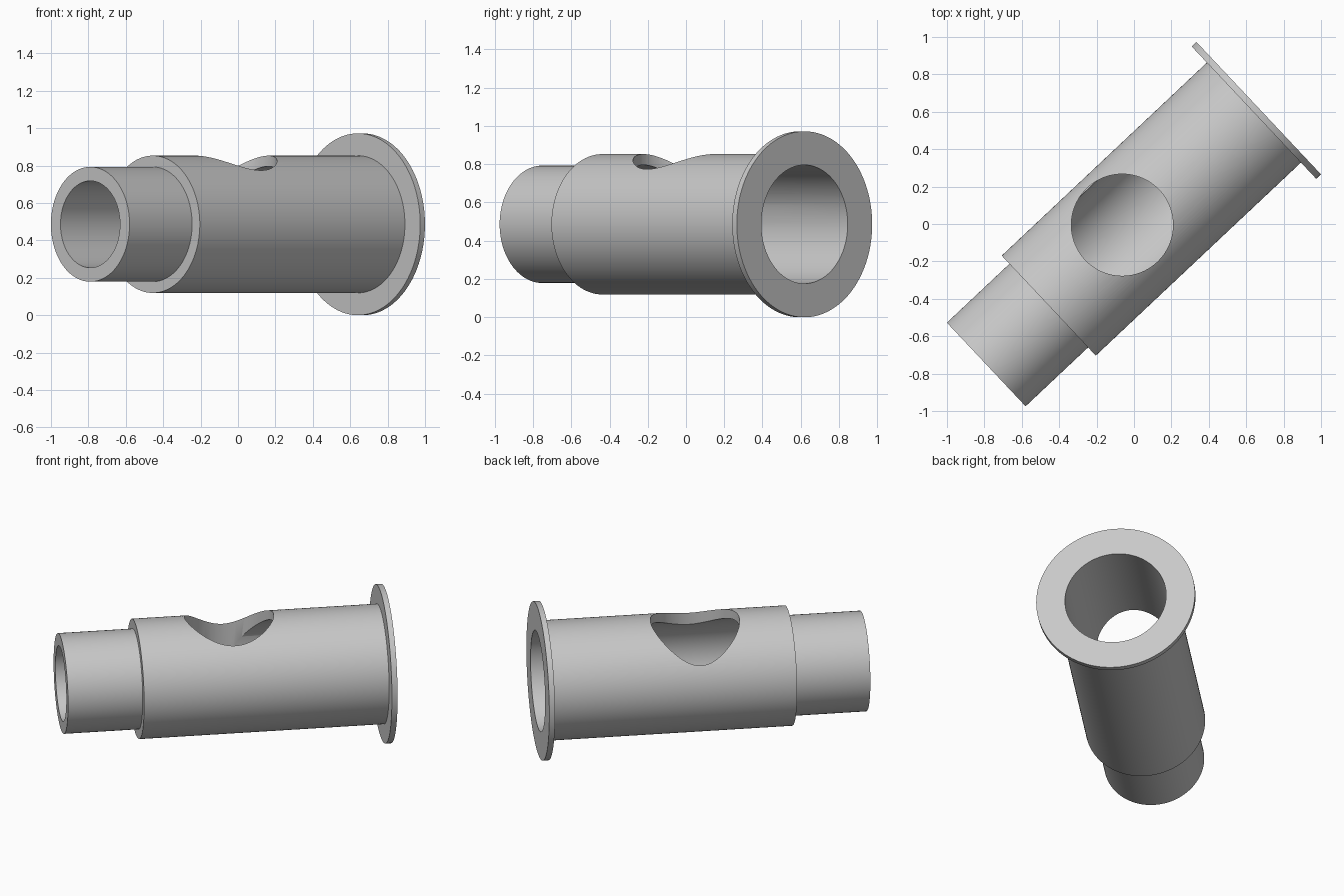
import bpy, bmesh, math
from mathutils import Matrix, Vector

cube = bpy.data.objects.get("Cube")
if cube:
    bpy.data.objects.remove(cube, do_unlink=True)

SEGMENTS = 128
FLANGE_R = 0.486
YAW = math.radians(43.26)          # tube axis direction in plan
START = Vector((-0.79, -0.751, FLANGE_R))

steel = bpy.data.materials.new("plain grey")
steel.use_nodes = True
steel.diffuse_color = (0.58, 0.58, 0.58, 1)
steel.node_tree.nodes["Principled BSDF"].inputs["Base Color"].default_value = (0.58, 0.58, 0.58, 1)


def add_object(name, bm):
    bmesh.ops.recalc_face_normals(bm, faces=bm.faces)
    mesh = bpy.data.meshes.new(name)
    bm.to_mesh(mesh)
    bm.free()
    mesh.materials.append(steel)
    obj = bpy.data.objects.new(name, mesh)
    bpy.context.collection.objects.link(obj)
    return obj


def lathe(name, profile):
    """Revolve a closed (distance, radius) profile around the x axis."""
    bm = bmesh.new()
    rings = []
    for i in range(SEGMENTS):
        a = 2 * math.pi * i / SEGMENTS
        rings.append([bm.verts.new((d, r * math.cos(a), r * math.sin(a))) for d, r in profile])
    n = len(profile)
    for i in range(SEGMENTS):
        a, b = rings[i], rings[(i + 1) % SEGMENTS]
        for j in range(n):
            k = (j + 1) % n
            bm.faces.new((a[j], a[k], b[k], b[j]))
    return add_object(name, bm)


# Stepped tube with end flange and stepped bore
tube = lathe("flanged_sleeve", [
    (0, 0.232), (0, 0.307), (0.459, 0.307), (0.459, 0.367),
    (1.965, 0.367), (1.965, FLANGE_R), (2.0, FLANGE_R),
    (2.0, 0.31), (0.53, 0.31), (0.53, 0.232)])
tube.data.transform(Matrix.Translation(START) @ Matrix.Rotation(YAW, 4, 'Z'))

# Vertical round opening in the top wall, slightly off the axis
bm = bmesh.new()
bmesh.ops.create_cone(bm, cap_ends=True, segments=96, radius1=0.272, radius2=0.272, depth=0.6,
                      matrix=Matrix.Translation((-0.063, -0.005, FLANGE_R + 0.3)))
cutter = add_object("opening_cutter", bm)
cutter.hide_render = True

cut = tube.modifiers.new("top_opening", 'BOOLEAN')
cut.operation = 'DIFFERENCE'
cut.solver = 'EXACT'
cut.object = cutter

bpy.ops.object.select_all(action='DESELECT')
tube.select_set(True)
bpy.context.view_layer.objects.active = tube
bpy.ops.object.modifier_apply(modifier=cut.name)
bpy.data.objects.remove(cutter, do_unlink=True)
bpy.ops.object.shade_smooth_by_angle(angle=math.radians(30))
